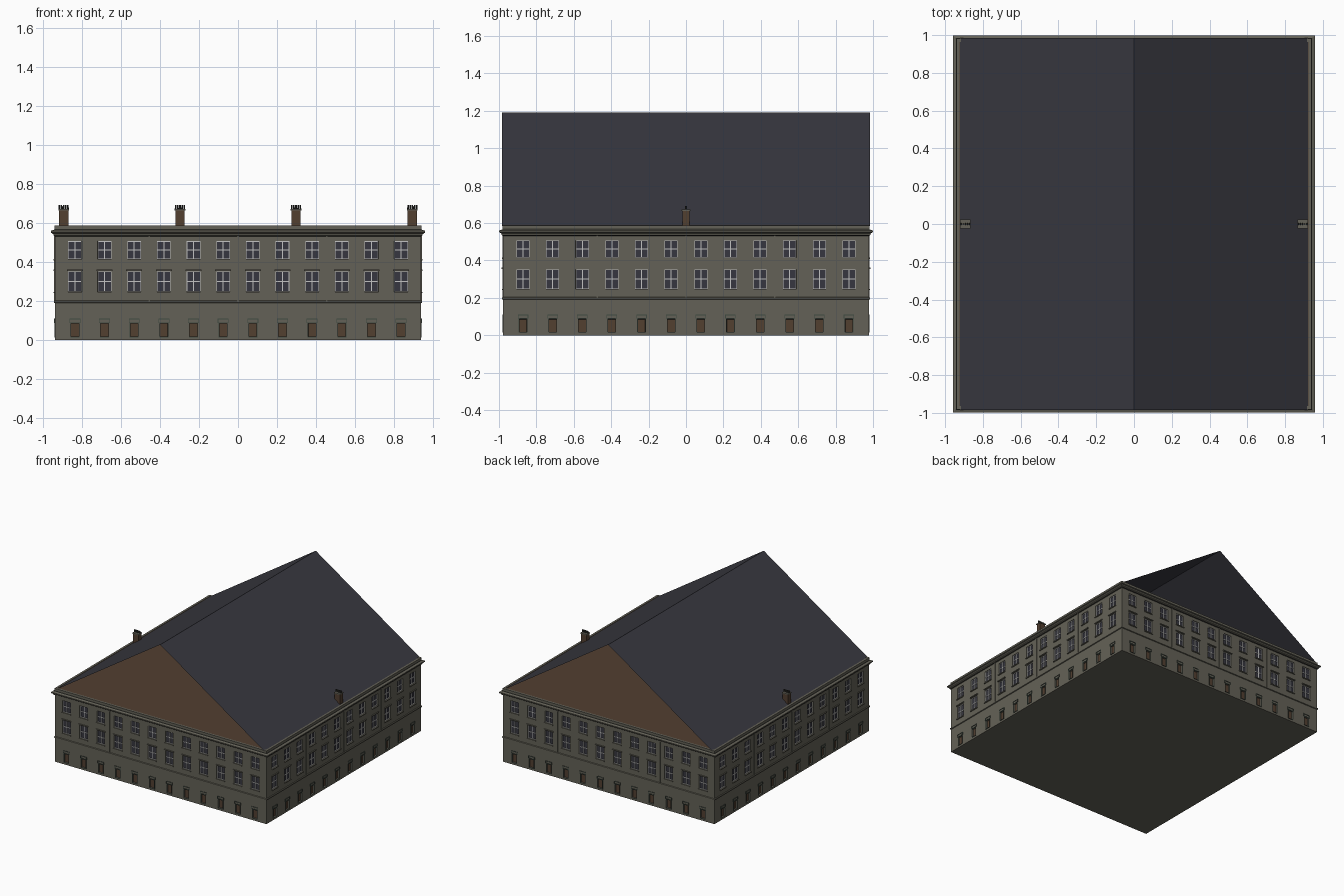
import bpy
import bmesh
from math import pi
from mathutils import Matrix, Vector

cube = bpy.data.objects.get("Cube")
if cube:
    bpy.data.objects.remove(cube, do_unlink=True)


def material(name, r, g, b):
    m = bpy.data.materials.new(name)
    m.use_nodes = True
    m.diffuse_color = (r, g, b, 1)
    bsdf = m.node_tree.nodes["Principled BSDF"]
    bsdf.inputs["Base Color"].default_value = (r, g, b, 1)
    bsdf.inputs["Roughness"].default_value = 0.9
    return m


STONE = material("olive_stone", 0.127, 0.121, 0.095)
DARK_STONE = material("dark_stone", 0.03, 0.03, 0.026)
SLATE = material("roof_slate", 0.04, 0.04, 0.051)
GLASS = material("window_glass", 0.037, 0.037, 0.05)
WHITE = material("white_frame", 0.55, 0.55, 0.55)
WOOD = material("brown_wood", 0.085, 0.05, 0.03)
TEAL = material("door_surround", 0.05, 0.068, 0.055)

HX, HY = 0.937, 0.978       # half width and half depth of the walls
HEIGHT = 0.588
BAYS = 12
RECESS = 0.01
SIDES = [(0, HX, HY), (1, HY, HX), (2, HX, HY), (3, HY, HX)]
# storeys: floor, opening bottom, opening top, ceiling, half width, filling
STOREYS = [(0, 0.018, 0.086, 0.2, 0.02, 1),
           (0.2, 0.248, 0.352, 0.38, 0.035, 2),
           (0.38, 0.415, 0.507, HEIGHT, 0.035, 2)]


def finish(bm, name, mats):
    mesh = bpy.data.meshes.new(name)
    bm.to_mesh(mesh)
    bm.free()
    for m in mats:
        mesh.materials.append(m)
    obj = bpy.data.objects.new(name, mesh)
    bpy.context.collection.objects.link(obj)
    return obj


def box(bm, lo, hi, turn=Matrix()):
    lo, hi = Vector(lo), Vector(hi)
    size = Matrix.Diagonal((*(hi - lo), 1))
    bmesh.ops.create_cube(bm, size=1, matrix=turn @ Matrix.Translation((lo + hi) / 2) @ size)


def turned(k):
    return Matrix.Rotation(k * pi / 2, 4, "Z")


def bay_centres(half):
    return [half * 0.891 * (2 * i / (BAYS - 1) - 1) for i in range(BAYS)]


def outline(bm, u, y0, y1, hw, z0, z1, t, turn):
    """Thin rectangular frame lying in a facade."""
    for a in (u - hw, u + hw - t):
        box(bm, (a, y0, z0), (a + t, y1, z1), turn)
    for z in (z0, z1 - t):
        box(bm, (u - hw, y0, z), (u + hw, y1, z + t), turn)


# Facades: a grid of wall panels with recessed windows and doors
bm = bmesh.new()
for k, half, dist in SIDES:
    turn = turned(k)
    for floor, z0, z1, top, hw, fill in STOREYS:
        us = [-half]
        for c in bay_centres(half):
            us += [c - hw, c + hw]
        us.append(half)
        zs = [floor, z0, z1, top]
        grid = [[bm.verts.new(turn @ Vector((u, -dist, z))) for u in us] for z in zs]
        openings = []
        for j in range(len(zs) - 1):
            for i in range(len(us) - 1):
                f = bm.faces.new((grid[j][i], grid[j][i + 1], grid[j + 1][i + 1], grid[j + 1][i]))
                f.normal_update()
                if j == 1 and i % 2:
                    openings.append(f)
        bmesh.ops.inset_individual(bm, faces=openings, thickness=0.0005, depth=-RECESS)
        for f in openings:
            f.material_index = fill
finish(bm, "facade_walls", [STONE, WOOD, GLASS])

# Window frames and glazing bars, sills, hoods, door surrounds, wall ribs
frames, ledges, surrounds, ribs = (bmesh.new() for _ in range(4))
for k, half, dist in SIDES:
    turn = turned(k)
    back, front = RECESS + 0.001 - dist, 0.005 - dist
    for u in bay_centres(half):
        for floor, z0, z1, top, hw, fill in STOREYS[1:]:
            mid = (z0 + z1) / 2
            outline(frames, u, front, back, hw, z0, z1, 0.003, turn)
            box(frames, (u - 0.0025, front, z0), (u + 0.0025, back, z1), turn)
            box(frames, (u - hw, front, mid - 0.0025), (u + hw, back, mid + 0.0025), turn)
            box(ledges, (u - hw - 0.004, -dist - 0.007, z0 - 0.007),
                (u + hw + 0.004, -dist, z0), turn)
        hood = STOREYS[1][2]
        box(ledges, (u - 0.041, -dist - 0.008, hood + 0.003),
            (u + 0.041, -dist, hood + 0.01), turn)
        outline(surrounds, u, -dist - 0.003, -dist + 0.001, 0.023, 0.015, 0.089, 0.003, turn)
        outline(surrounds, u, -dist - 0.004, -dist + 0.001, 0.028, 0.089, 0.11, 0.003, turn)
    for u in (-half * 0.486, 0, half * 0.486):
        box(ribs, (u - 0.004, -dist - 0.004, 0.2), (u + 0.004, -dist, 0.535), turn)
finish(frames, "window_frames", [WHITE])
finish(ledges, "window_sills_and_hoods", [STONE])
finish(surrounds, "door_surrounds", [TEAL])
finish(ribs, "wall_ribs", [STONE])


def ring(name, profile, mats, dark=()):
    """Sweep an (outset, height) profile round the building."""
    bm = bmesh.new()
    loops = [[bm.verts.new((sx * (HX + o), sy * (HY + o), z))
              for sx, sy in ((-1, -1), (1, -1), (1, 1), (-1, 1))] for o, z in profile]
    for n, (a, b) in enumerate(zip(loops, loops[1:])):
        for i in range(4):
            j = (i + 1) % 4
            f = bm.faces.new((a[i], a[j], b[j], b[i]))
            f.material_index = 1 if n in dark else 0
    return finish(bm, name, mats)


# Mouldings that wrap the whole building
ring("string_course", [(0, 0.19), (0.006, 0.193), (0.006, 0.201), (0, 0.204)], [STONE])
ring("cornice", [(0, 0.532), (0.008, 0.536), (0.008, 0.543), (0.018, 0.549), (0.021, 0.552),
                 (0.021, 0.56), (0.006, 0.565), (0.003, 0.568), (0.003, HEIGHT),
                 (-0.014, HEIGHT), (-0.014, HEIGHT - 0.006)],
     [STONE, DARK_STONE], dark=(0, 3, 6))


def sheet(name, corners, mat):
    bm = bmesh.new()
    bm.faces.new([bm.verts.new(c) for c in corners])
    return finish(bm, name, [mat])


# Ground slab and attic floor
sheet("ground_slab", [(-HX, -HY, 0), (-HX, HY, 0), (HX, HY, 0), (HX, -HY, 0)], STONE)
fx, fy, fz = HX - 0.012, HY - 0.012, HEIGHT - 0.003
sheet("attic_floor", [(-fx, -fy, fz), (fx, -fy, fz), (fx, fy, fz), (-fx, fy, fz)], WOOD)

# Thin roof slopes, open at both gable ends
RY, RIDGE, EAVE = 0.985, 1.19, 0.92
for side, s in (("left", 1), ("right", -1)):
    corners = [(0, -s * RY, RIDGE), (s * EAVE, -s * RY, fz), (s * EAVE, s * RY, fz), (0, s * RY, RIDGE)]
    sheet(side + "_roof_slope", corners, SLATE)

# Row of chimneys, each with a cap and five pots
for n, x in enumerate((-0.893, -0.297, 0.297, 0.893), 1):
    stack, cap, pots = bmesh.new(), bmesh.new(), bmesh.new()
    box(stack, (x - 0.024, -0.019, fz), (x + 0.024, 0.019, 0.664))
    box(cap, (x - 0.027, -0.023, 0.664), (x + 0.027, 0.023, 0.672))
    for i in range(5):
        place = Matrix.Translation((x + (i - 2) * 0.011, 0, 0.681))
        bmesh.ops.create_cone(pots, cap_ends=True, segments=8, radius1=0.005,
                              radius2=0.004, depth=0.02, matrix=place)
    finish(stack, f"chimney_stack_{n}", [WOOD])
    finish(cap, f"chimney_cap_{n}", [STONE])
    finish(pots, f"chimney_pots_{n}", [DARK_STONE])
